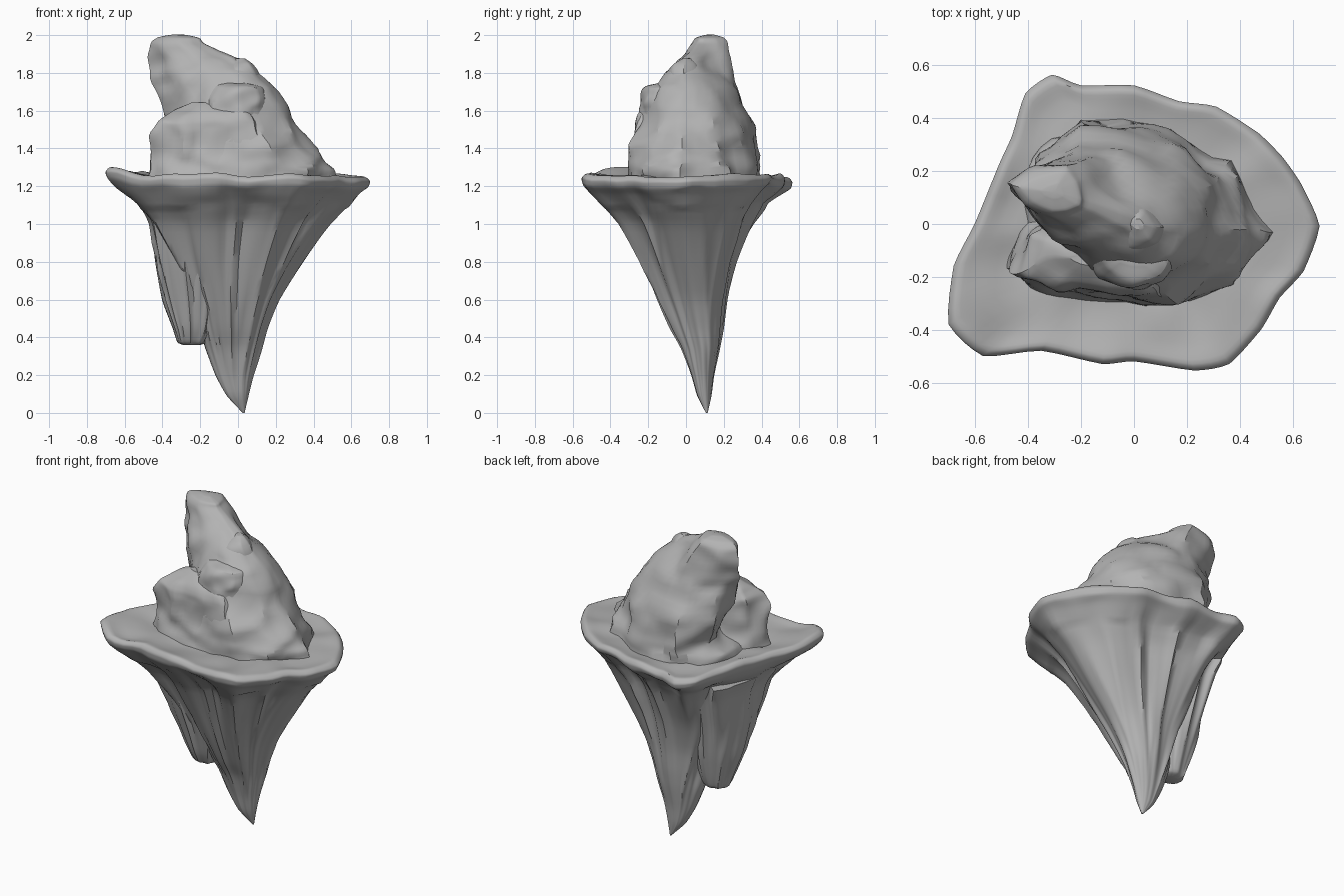
import bpy, bmesh, math
from mathutils import Vector, noise

if "Cube" in bpy.data.objects:
    bpy.data.objects.remove(bpy.data.objects["Cube"])

stone = bpy.data.materials.new("dark_stone")
stone.diffuse_color = (.45, .45, .45, 1)
stone.use_nodes = True
stone.node_tree.nodes["Principled BSDF"].inputs["Base Color"].default_value = stone.diffuse_color


def spline(a, b, c, d, t):
    return 0.5 * (2*b + (c - a)*t + (2*a - 5*b + 4*c - d)*t*t + (3*b - a - 3*c + d)*t**3)


def closed_curve(pts, sub, soft):
    """Resample an outline; soft 0 keeps it angular, 1 rounds it fully."""
    p = [Vector(q) for q in pts]
    n = len(p)
    return [p[i].lerp(p[(i+1) % n], k/sub).lerp(
            spline(p[i-1], p[i], p[(i+1) % n], p[(i+2) % n], k/sub), soft)
            for i in range(n) for k in range(sub)]


def loft(name, rings, sub, rows, rough, angle, soft=.5):
    """Skin rings of (z, outline), smoothed both ways, then roughened."""
    curves = [[v.to_3d() + Vector((0, 0, z)) for v in closed_curve(o, sub, soft)] for z, o in rings]
    n, m = len(curves[0]), len(curves)
    levels = []
    for i in range(m - 1):
        a, b, c, d = curves[max(i-1, 0)], curves[i], curves[i+1], curves[min(i+2, m-1)]
        for k in range(rows):
            levels.append([b[j].lerp(c[j], k/rows).lerp(
                spline(a[j], b[j], c[j], d[j], k/rows), .6) for j in range(n)])
    levels.append(curves[-1])
    bm = bmesh.new()
    grid = []
    for lv in levels:
        mid = sum(lv, Vector()) / n
        grid.append([bm.verts.new(rough(p, mid)) for p in lv])
    for r, s in zip(grid, grid[1:]):
        for j in range(n):
            bm.faces.new((r[j-1], r[j], s[j], s[j-1]))
    for r in (grid[0], grid[-1]):
        tip = bm.verts.new(sum((v.co for v in r), Vector()) / n)
        for j in range(n):
            bm.faces.new((r[j-1], r[j], tip))
    bmesh.ops.recalc_face_normals(bm, faces=bm.faces)
    me = bpy.data.meshes.new(name)
    bm.to_mesh(me)
    bm.free()
    me.materials.append(stone)
    ob = bpy.data.objects.new(name, me)
    bpy.context.collection.objects.link(ob)
    bpy.context.view_layer.objects.active = ob
    ob.select_set(True)
    bpy.ops.object.shade_smooth_by_angle(angle=math.radians(angle))
    ob.select_set(False)


# Island plate and hanging root: the rim outline squeezed into bounds per height
rim = [(.70, -.01), (.63, .15), (.56, .25), (.47, .34), (.31, .44), (.17, .46), (0, .52),
       (-.2, .52), (-.31, .56), (-.41, .49), (-.46, .33), (-.51, .22), (-.60, 0), (-.68, -.16),
       (-.70, -.38), (-.57, -.50), (-.35, -.48), (-.12, -.53), (0, -.52), (.23, -.555),
       (.36, -.53), (.48, -.40), (.55, -.28), (.64, -.18)]


def rim_ring(z, x0, x1, y0, y1):
    t = min(1, max(0, (1.15 - z) / 0.5)) * 0.7
    out = []
    for x, y in rim:
        u, v = Vector((x / .7, y / .557)), Vector((x, y)).normalized()
        u = u.lerp(v, t)
        out.append(((x0+x1)/2 + u.x*(x1-x0)/2, (y0+y1)/2 + u.y*(y1-y0)/2))
    return z, out


def root_rough(p, mid):
    q = p.copy()
    depth = min(1, max(0, (1.22 - p.z) / .2)) * min(1, p.z / .3)
    r = (p - mid).to_2d()
    if r.length > 1e-4:
        # broad vertical folds running down to the tip
        a = r.normalized() * 2.2
        f = noise.noise(Vector((a.x, a.y, p.z * .7)))
        g = abs(noise.noise(Vector((a.x * 1.7, a.y * 1.7, p.z * .9 + 7))))
        s = 1 + depth * (.10 * f - .2 * g + .06)
        q.x, q.y = mid.x + r.x * s, mid.y + r.y * s
    if p.z > 1.1:
        # raised left edge and an uneven top
        q.z += .035 * max(0, -p.x - .45) / .25 + .022 * noise.noise(p * 6)
    return q


root = [(0, .025, .035, .105, .115), (.09, -.06, .055, .06, .135), (.2, -.12, .08, .03, .15),
        (.34, -.17, .12, -.02, .18), (.45, -.20, .15, -.08, .20), (.6, -.26, .21, -.15, .22),
        (.8, -.38, .33, -.24, .27), (1.0, -.48, .46, -.34, .35), (1.1, -.56, .56, -.43, .42),
        (1.16, -.65, .63, -.50, .50), (1.2, -.69, .685, -.545, .55), (1.235, -.70, .70, -.555, .56),
        (1.26, -.67, .67, -.53, .535), (1.25, -.58, .58, -.45, .46), (1.24, -.35, .35, -.27, .28)]
lobe = [(.36, -.29, -.2, 0, .07), (.375, -.32, -.17, -.03, .11), (.45, -.345, -.14, -.07, .14),
        (.6, -.40, -.1, -.12, .18), (.8, -.44, -.1, -.19, .22), (1.0, -.47, -.1, -.25, .27),
        (1.1, -.52, -.1, -.3, .3)]
loft("island_root", [rim_ring(*b) for b in root], 4, 4, root_rough, 45)
loft("short_lobe", [rim_ring(*b) for b in lobe], 3, 4, root_rough, 45)


# Leaning crag on top, roughened by two scales of chipped noise
def rock_rough(p, mid):
    fade = min(1, max(.3, (2.02 - p.z) / .15))
    n1 = noise.noise_vector(p * 5)
    n2 = noise.noise_vector(Vector((p.x * 9, p.y * 9, p.z * 12)))
    crease = .03 - .16 * abs(noise.noise(Vector((p.x * 5 + 3, p.y * 5, p.z * 3))))
    out = (p - mid).to_2d().to_3d()
    d = (n1 * .026 + n2 * .018 + out * crease) * fade
    return p + Vector((d.x, d.y, d.z * .6))


heights = (1.21, 1.29, 1.36, 1.5, 1.7, 1.84, 1.95)
crag = [
    [(.54, -.04), (.37, .24), (.08, .37), (-.22, .38), (-.42, .2), (-.42, -.05), (-.46, -.2), (-.1, -.29), (.24, -.30), (.43, -.18)],
    [(.53, -.04), (.36, .22), (.08, .36), (-.22, .38), (-.4, .2), (-.37, -.03), (-.38, -.2), (-.1, -.28), (.22, -.29), (.42, -.17)],
    [(.45, -.03), (.33, .2), (.08, .35), (-.2, .38), (-.34, .22), (-.28, -.02), (-.28, -.2), (-.08, -.27), (.19, -.28), (.36, -.16)],
    [(.35, -.02), (.31, .15), (.09, .32), (-.2, .37), (-.35, .24), (-.31, .04), (-.22, -.16), (-.06, -.26), (.14, -.26), (.28, -.14)],
    [(.22, 0), (.18, .12), (.03, .23), (-.18, .27), (-.37, .22), (-.44, .1), (-.28, -.05), (-.1, -.17), (.06, -.18), (.16, -.12)],
    [(.08, .0), (.03, .08), (-.07, .16), (-.2, .24), (-.36, .22), (-.48, .13), (-.37, .03), (-.2, -.04), (-.08, -.06), (.04, -.05)],
    [(-.17, .08), (-.18, .12), (-.2, .17), (-.25, .23), (-.37, .2), (-.47, .14), (-.41, .07), (-.31, .03), (-.24, .03), (-.18, .05)]]
rings = list(zip(heights, crag))
for z, s in ((1.985, .75), (2.0, .25)):
    rings.append((z, [(-.3 + (x + .3) * s, .12 + (y - .12) * s) for x, y in crag[6]]))
loft("leaning_crag", rings, 5, 6, rock_rough, 30)


# Smaller rocks growing out of the crag, each one outline scaled per height
def boulder(name, outline, centre, steps):
    cx, cy = centre
    loft(name, [(z, [(cx + (x-cx)*s, cy + (y-cy)*s) for x, y in outline]) for z, s in steps],
         6, 5, rock_rough, 30)


boulder("side_ledge", [(.2, -.1), (-.1, .05), (-.33, .03), (-.43, -.04), (-.48, -.17), (-.32, -.25), (-.1, -.285), (.14, -.28)],
        (-.15, -.1), [(1.21, 1.03), (1.28, .98), (1.36, .92), (1.48, .94), (1.54, .9), (1.59, .72), (1.64, .3)])
boulder("front_buttress", [(.16, -.12), (.02, -.02), (-.15, -.08), (-.13, -.2), (.0, -.235), (.12, -.2)],
        (.0, -.12), [(1.3, 1.35), (1.45, 1.25), (1.6, 1.08), (1.68, .95), (1.73, .75), (1.75, .3)])
boulder("second_peak", [(.13, .0), (.05, .09), (-.08, .08), (-.11, -.02), (-.02, -.09), (.09, -.07)],
        (.02, .0), [(1.55, 1.5), (1.7, 1.2), (1.8, .95), (1.85, .65), (1.88, .2)])
